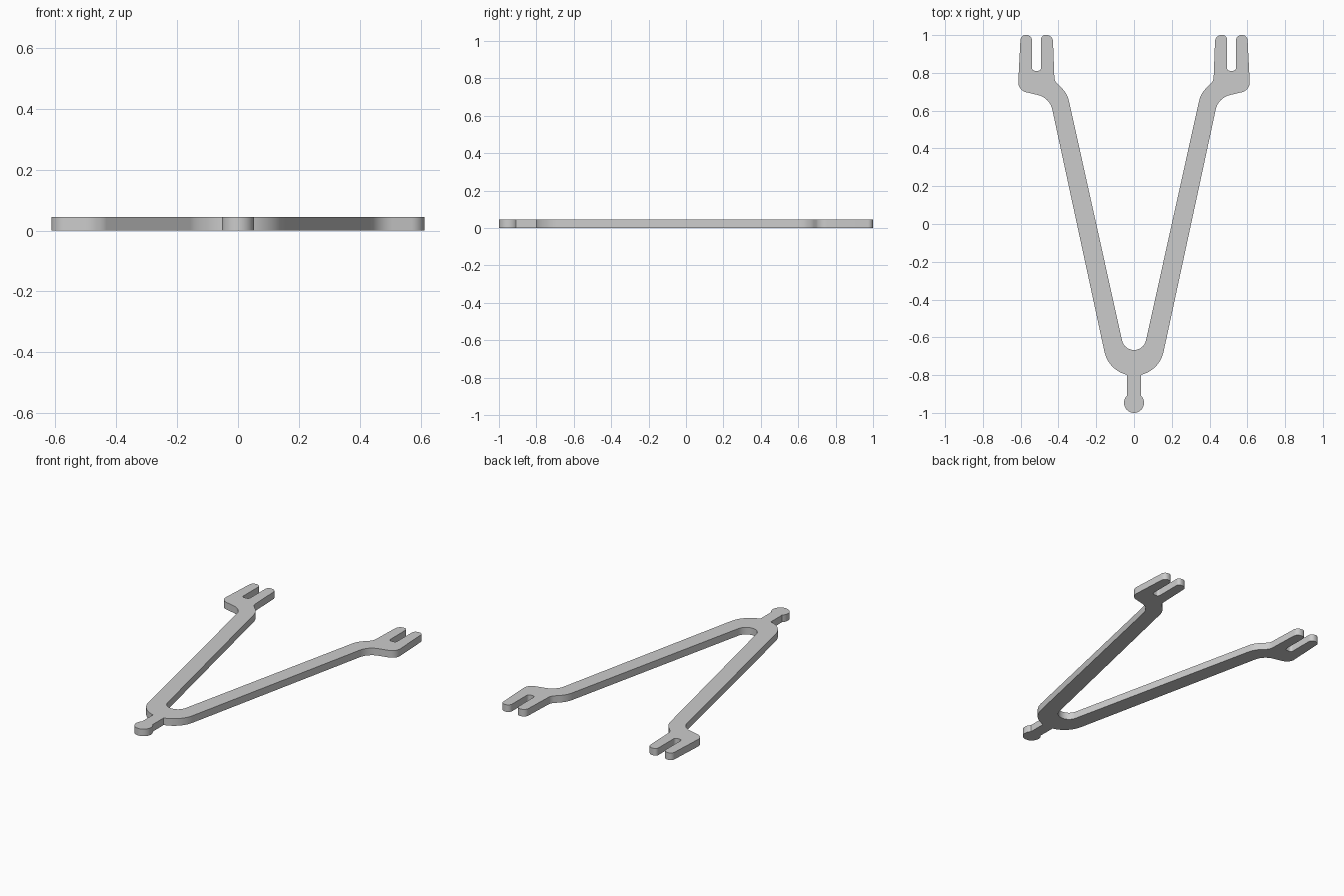
import bpy, bmesh
from math import cos, sin, radians, tan
from mathutils import Vector

if "Cube" in bpy.data.objects:
    bpy.data.objects.remove(bpy.data.objects["Cube"])

THICK = 0.045


def arc(cx, cy, r, a0, a1, n):
    return [Vector((cx + r * cos(radians(a0 + (a1 - a0) * i / n)),
                    cy + r * sin(radians(a0 + (a1 - a0) * i / n)))) for i in range(n + 1)]


def fillet(prev, corner, nxt, r, n=8):
    """Round one corner with a true tangent arc."""
    a, b = (prev - corner).normalized(), (nxt - corner).normalized()
    half = a.angle(b) / 2
    t = r / tan(half)
    centre = corner + (a + b).normalized() * (r / sin(half))
    p, q = corner + a * t - centre, corner + b * t - centre
    sweep = p.angle(q)
    return [centre + (p * sin(sweep * (1 - i / n)) + q * sin(sweep * i / n)) / sin(sweep)
            for i in range(n + 1)]


# Ball end, neck and outside of the crotch
start = arc(0, -0.947, 0.053, -90, 45.7, 12) + arc(0, -0.643, 0.16, -76.6, -12.2, 10)
# Inside of the crotch
end = arc(0, -0.602, 0.065, -12.4, -90, 8)

# Forked tip: x, y, corner radius
tip = [(0.446, 0.668, 0.10), (0.615, 0.708, 0.055),
       (0.600, 1.0, 0.028), (0.540, 1.0, 0.028),
       (0.540, 0.811, 0.016), (0.492, 0.811, 0.016),
       (0.492, 1.0, 0.022), (0.430, 1.0, 0.034),
       (0.421, 0.757, 0.05), (0.353, 0.690, 0.14)]
pts = [start[-1]] + [Vector(c[:2]) for c in tip] + [end[0]]
half = start[:]
for i, c in enumerate(tip):
    half += fillet(pts[i], pts[i + 1], pts[i + 2], c[2])
half += end

# Mirror the half outline and extrude it into a flat plate
outline = half + [Vector((-p.x, p.y)) for p in reversed(half[1:-1])]
bm = bmesh.new()
face = bm.faces.new([bm.verts.new((p.x, p.y, 0)) for p in outline])
ext = bmesh.ops.extrude_face_region(bm, geom=[face], use_keep_orig=True)
for v in ext["geom"]:
    if isinstance(v, bmesh.types.BMVert):
        v.co.z = THICK
bmesh.ops.recalc_face_normals(bm, faces=bm.faces)
mesh = bpy.data.meshes.new("forked_arm_plate")
bm.to_mesh(mesh)
bm.free()
plate = bpy.data.objects.new("forked_arm_plate", mesh)
bpy.context.collection.objects.link(plate)
bpy.context.view_layer.objects.active = plate
plate.select_set(True)
bpy.ops.object.shade_smooth_by_angle(angle=radians(30))
